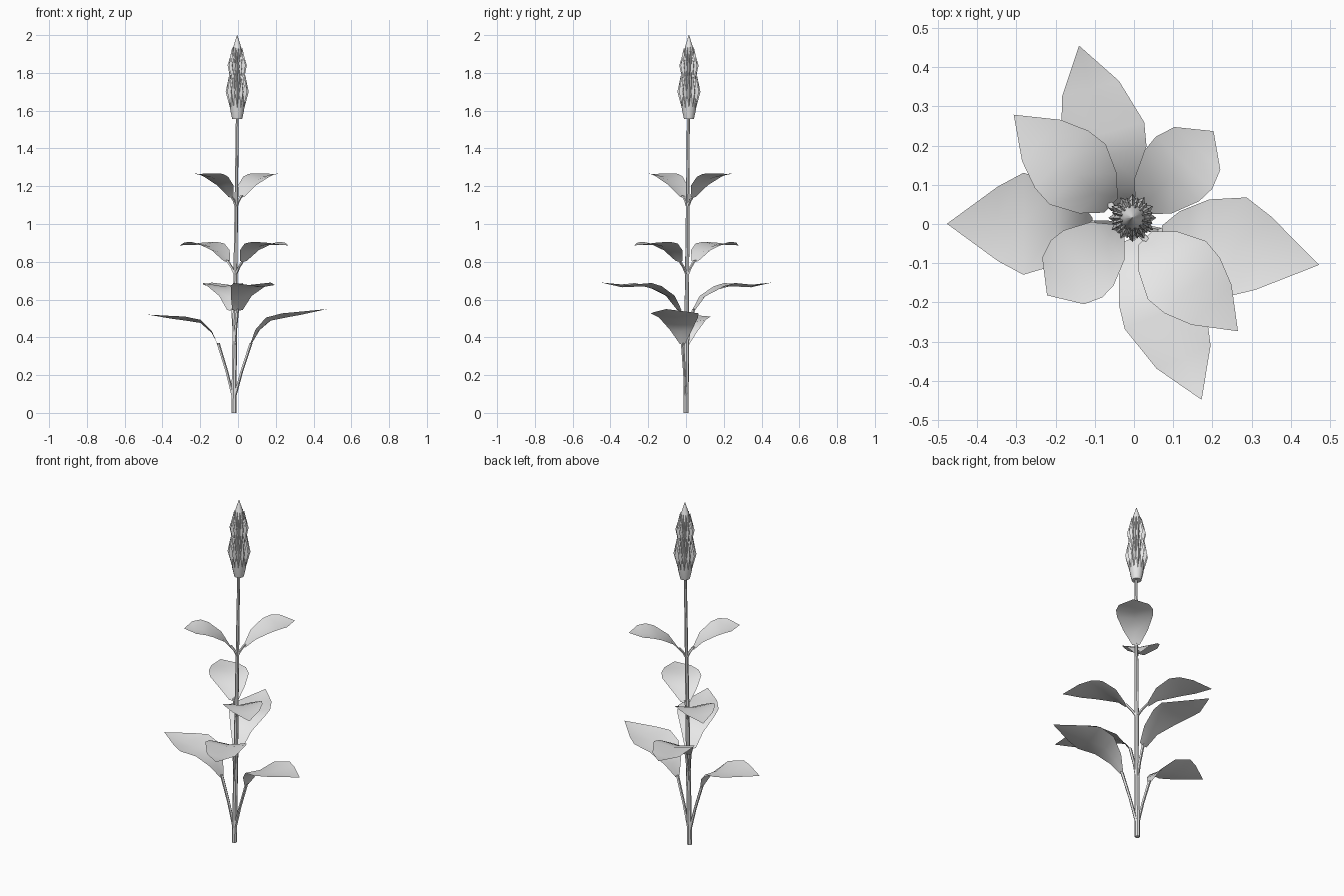
import bpy, bmesh, math
from mathutils import Vector

cube = bpy.data.objects.get("Cube")
if cube:
    bpy.data.objects.remove(cube, do_unlink=True)

grey = bpy.data.materials.new("plain_grey")
grey.use_nodes = True
grey.diffuse_color = (0.8, 0.8, 0.8, 1)
grey.node_tree.nodes["Principled BSDF"].inputs["Base Color"].default_value = (0.8, 0.8, 0.8, 1)


def finish(name, bm, angle=40, fix=True):
    """Turn a bmesh into a shaded object."""
    if fix:
        bmesh.ops.recalc_face_normals(bm, faces=bm.faces[:])
    mesh = bpy.data.meshes.new(name)
    bm.to_mesh(mesh)
    bm.free()
    mesh.materials.append(grey)
    for p in mesh.polygons:
        p.use_smooth = True
    mesh.set_sharp_from_angle(angle=math.radians(angle))
    obj = bpy.data.objects.new(name, mesh)
    bpy.context.collection.objects.link(obj)
    return obj


def bridge(bm, rings, closed=True):
    for a, b in zip(rings, rings[1:]):
        n = len(a)
        for i in range(n if closed else n - 1):
            j = (i + 1) % n
            bm.faces.new((a[i], a[j], b[j], b[i]))


def tube(name, path, radii, sides):
    """Capped tube with horizontal rings along a rising path."""
    bm = bmesh.new()
    rings = []
    for p, r in zip(path, radii):
        rings.append([bm.verts.new((p[0] + r * math.cos(math.tau * k / sides),
                                    p[1] + r * math.sin(math.tau * k / sides), p[2]))
                      for k in range(sides)])
    bridge(bm, rings)
    bm.faces.new(rings[0])
    bm.faces.new(rings[-1])
    return finish(name, bm)


def stem_at(z):
    """Centre of the slightly leaning stem at height z."""
    return Vector((-0.023 + 0.012 * z, 0.008 * z, z))


def leaf(name, angle, root_z, stations, reach, lift=0.0):
    """Folded blade on a thin stalk; stations are (distance, height, half width)."""
    a = math.radians(angle)
    out = Vector((math.cos(a), math.sin(a), 0))
    side = Vector((-out.y, out.x, 0))
    base = stem_at(root_z)
    base.z = 0
    scale = reach / stations[-1][0]
    bm = bmesh.new()
    rows = []
    for r, z, w in stations:
        mid = base + out * r * scale + Vector((0, 0, z + lift * r))
        if w == 0:
            tip = bm.verts.new(mid)
            break
        edge = Vector((0, 0, w * 0.16))
        rows.append([bm.verts.new(mid - side * w + edge), bm.verts.new(mid),
                     bm.verts.new(mid + side * w + edge)])
    bridge(bm, rows, closed=False)
    for i in range(2):
        bm.faces.new((rows[-1][i], rows[-1][i + 1], tip))
    for f in bm.faces:
        f.normal_update()
        if f.normal.z < 0:
            f.normal_flip()
    finish(name, bm, 50, fix=False)
    # Stalk from the stem to the start of the blade
    r0, z0, w0 = stations[0]
    end = base + out * r0 * scale + Vector((0, 0, z0 + 0.01))
    start = stem_at(root_z)
    bend = start.lerp(end, 0.5) - out * 0.004
    tube(name + "_stalk", [start, bend, end], [0.009, 0.008, 0.009], 5)


# Main stem
heights = [0, 0.4, 0.8, 1.2, 1.57]
tube("stem", [stem_at(z) for z in heights], [0.014, 0.013, 0.011, 0.009, 0.008], 7)

# Four opposite pairs of leaves, from bottom to top
low = [(0.09, 0.36, 0.015), (0.125, 0.425, 0.06), (0.19, 0.48, 0.105),
       (0.28, 0.495, 0.13), (0.35, 0.505, 0.095), (0.49, 0.53, 0)]
leaf("lower_left_leaf", -12, 0.07, low, 0.505, 0.04)
leaf("lower_right_leaf", 180, 0.07, low, 0.455, -0.02)

cross = [(0.04, 0.54, 0.03), (0.09, 0.61, 0.06), (0.18, 0.655, 0.1),
         (0.24, 0.67, 0.11), (0.36, 0.665, 0.075), (0.475, 0.69, 0)]
leaf("second_back_leaf", 105, 0.34, cross, 0.468)
leaf("second_front_leaf", -67, 0.34, cross, 0.49)

middle = [(0.06, 0.8, 0.025), (0.105, 0.85, 0.07), (0.175, 0.88, 0.105),
          (0.23, 0.89, 0.1), (0.3, 0.89, 0.072), (0.395, 0.887, 0)]
leaf("third_back_leaf", 137, 0.73, middle, 0.4)
leaf("third_front_leaf", -45, 0.73, middle, 0.395)

upper = [(0.04, 1.14, 0.02), (0.085, 1.195, 0.065), (0.155, 1.235, 0.095),
         (0.2, 1.25, 0.098), (0.25, 1.255, 0.08), (0.31, 1.265, 0)]
leaf("top_back_leaf", 47, 1.09, upper, 0.312)
leaf("top_front_leaf", 222, 1.09, upper, 0.285)

# Flower bud core with a pointed top
hub = stem_at(1.56) + Vector((0, 0.003, 0))
profile = [(0.026, 1.555), (0.036, 1.6), (0.044, 1.66), (0.046, 1.7), (0.034, 1.79),
           (0.038, 1.84), (0.032, 1.9), (0.02, 1.94), (0.001, 2.0)]
tube("bud_core", [(hub.x, hub.y, z) for r, z in profile], [r for r, z in profile], 12)


def scales(name, count, turn, foot, belly, tip, width):
    """Ring of ridged pointed scales; foot, belly and tip are (radius, height)."""
    bm = bmesh.new()
    for k in range(count):
        a = math.tau * (k + turn) / count

        def point(rz, shift=0.0):
            r, z = rz
            return bm.verts.new((hub.x + r * math.cos(a) - shift * math.sin(a),
                                 hub.y + r * math.sin(a) + shift * math.cos(a), z))
        f, b, t = point(foot), point(belly), point(tip)
        inner = (belly[0] - 0.016, belly[1])
        l, r = point(inner, -width), point(inner, width)
        for tri in ((f, b, l), (f, r, b), (b, t, l), (b, r, t), (f, l, r), (l, t, r)):
            bm.faces.new(tri)
    finish(name, bm, 25)


# Two overlapping tiers of pointed scales around the bud
scales("lower_outer_scales", 12, 0, (0.034, 1.6), (0.061, 1.7), (0.04, 1.8), 0.012)
scales("lower_inner_scales", 12, 0.5, (0.036, 1.62), (0.054, 1.73), (0.036, 1.83), 0.011)
scales("upper_outer_scales", 12, 0, (0.032, 1.75), (0.051, 1.84), (0.03, 1.91), 0.011)
scales("upper_inner_scales", 12, 0.5, (0.03, 1.77), (0.045, 1.86), (0.026, 1.94), 0.009)
